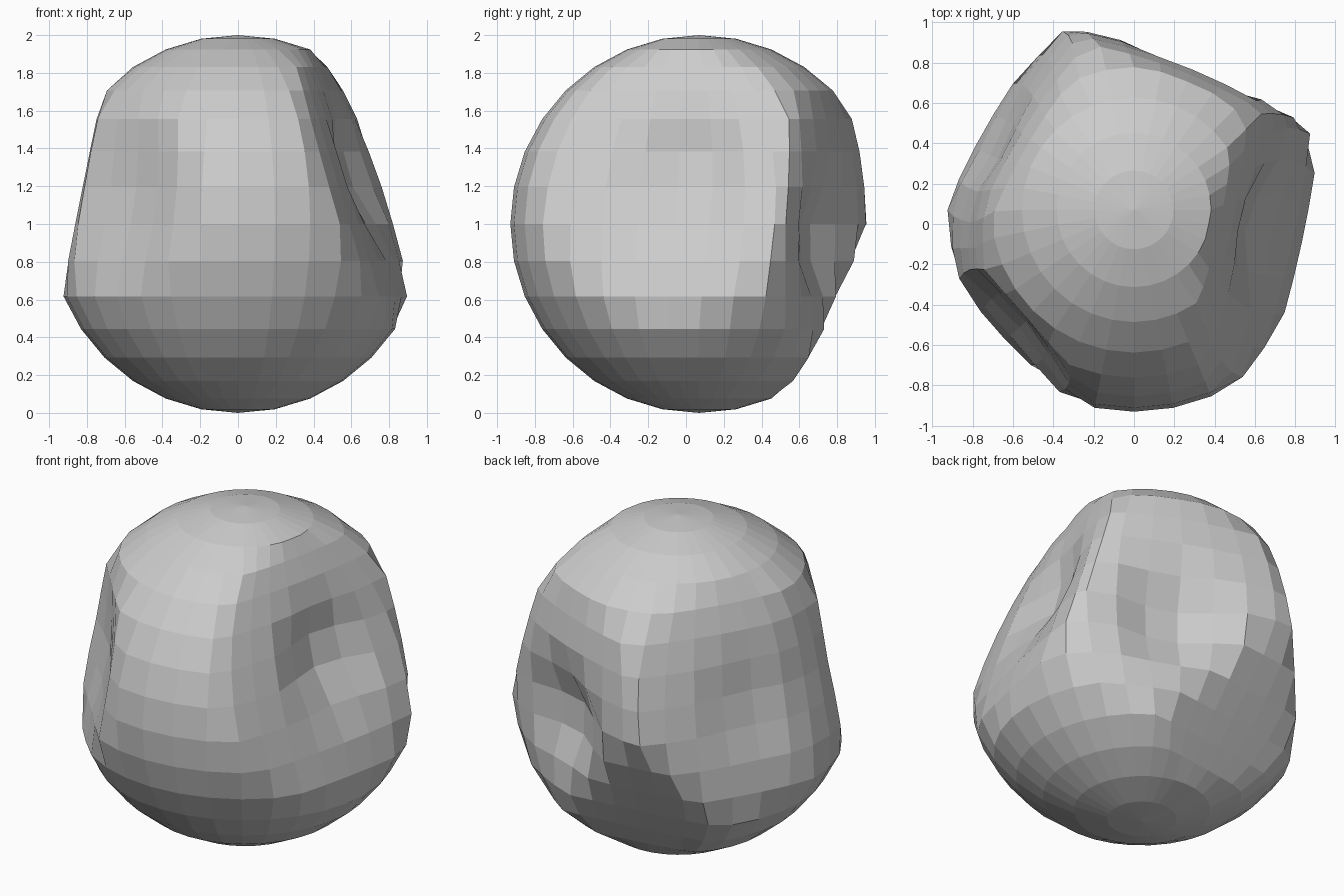
import bpy, bmesh
from mathutils import Vector

if "Cube" in bpy.data.objects:
    bpy.data.objects.remove(bpy.data.objects["Cube"])

# Base boulder: low-poly ball of 32 segments and 16 rings
bm = bmesh.new()
bmesh.ops.create_uvsphere(bm, u_segments=32, v_segments=16, radius=1.0)

# Worn faces: outward direction, distance from the centre, strength
SCRAPES = [
    ((0.92, -0.20, 0.33), 0.66, 0.85),    # right side, leaning inward
    ((0.38, 0.92, 0.00), 0.68, 0.70),     # back right
    ((-0.85, 0.49, 0.20), 0.72, 0.75),    # back left
    ((-0.74, -0.65, 0.16), 0.83, 0.95),   # front left
    ((-1.00, 0.00, 0.20), 0.84, 0.95),    # left ridge
    ((-0.12, 0.86, -0.49), 0.81, 0.95),   # underside of the back
]
# Local hollows: middle, radius, depth
HOLLOWS = [
    ((0.66, -0.08, 0.25), 0.45, 0.13),    # right side
    ((0.32, 0.66, -0.08), 0.45, 0.16),    # back right, deepest
    ((-0.68, 0.25, 0.12), 0.45, 0.06),    # back left
    ((-0.57, -0.55, 0.15), 0.45, 0.05),   # front left
]


def scrape(direction, distance, strength):
    """Flatten the ball beyond a plane, moving points level."""
    n = Vector(direction).normalized()
    flat = Vector((n.x, n.y, 0))
    for v in bm.verts:
        excess = v.co.dot(n) - distance
        if excess > 0:
            v.co -= flat * excess * strength / flat.length_squared


def hollow(middle, radius, depth):
    """Press a soft round dent towards the upright axis."""
    m = Vector(middle)
    inward = -Vector((m.x, m.y, 0)).normalized()
    for v in bm.verts:
        t = (v.co - m).length / radius
        if t < 1:
            v.co += inward * depth * (1 - t * t) ** 2


for s in SCRAPES:
    scrape(*s)
for h in HOLLOWS:
    hollow(*h)

# Stand the boulder on the ground
bmesh.ops.translate(bm, verts=bm.verts, vec=(0, 0.07, 1.0))
mesh = bpy.data.meshes.new("boulder")
bm.to_mesh(mesh)
bm.free()
boulder = bpy.data.objects.new("boulder", mesh)
bpy.context.collection.objects.link(boulder)
